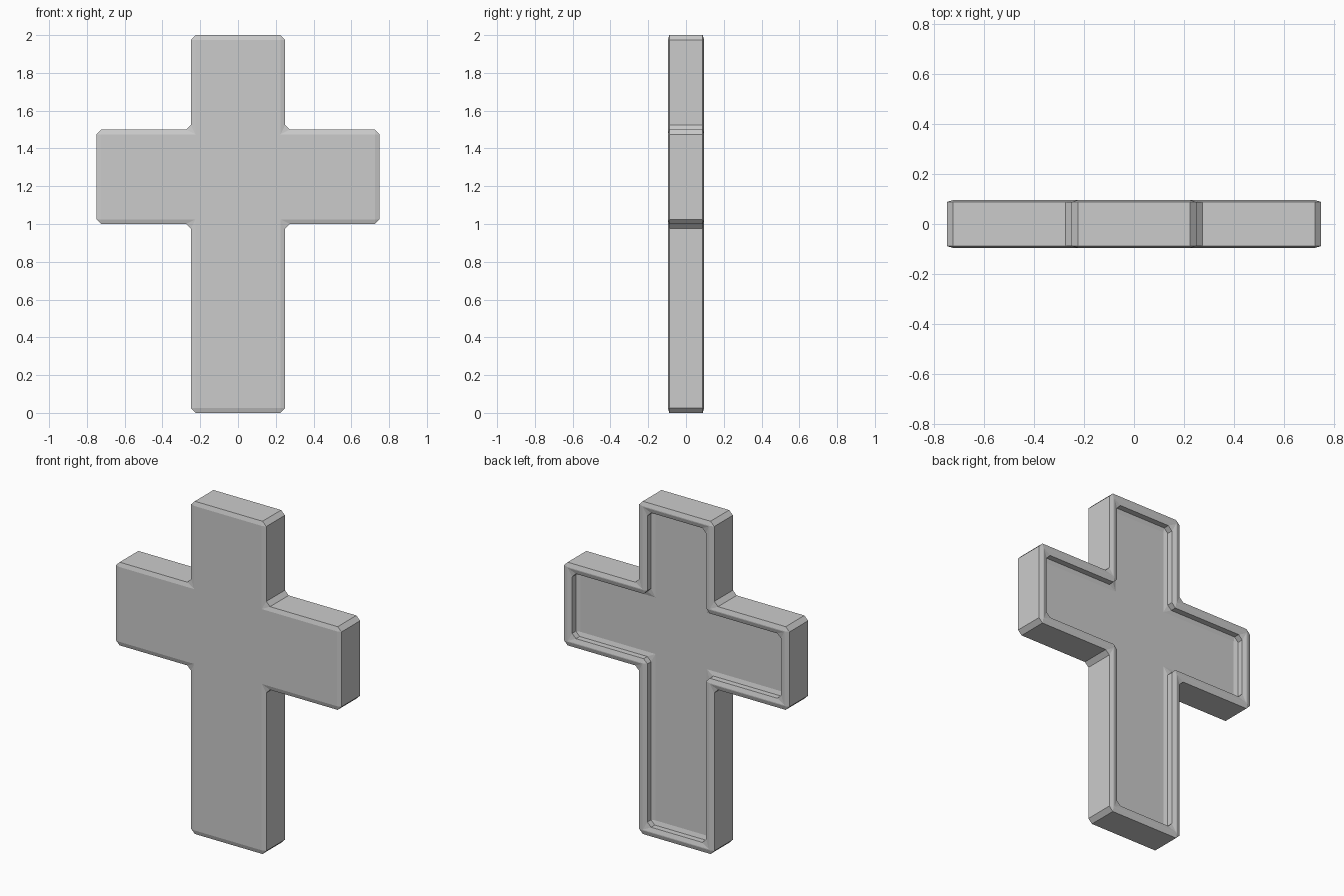
import bpy, bmesh, math

if "Cube" in bpy.data.objects:
    bpy.data.objects.remove(bpy.data.objects["Cube"])

HALF_Y = 0.096      # half thickness
SQUASH = 0.3        # bevels are shallower in depth than in outline
BEVEL = 0.025
RIM = 0.055         # width of the raised back rim
RECESS = 0.05       # depth of the back panel

# Cross outline: right half, mirrored for the left
right = [(0.25, 0), (0.25, 1), (0.75, 1), (0.75, 1.5), (0.25, 1.5), (0.25, 2)]
outline = right + [(-x, z) for x, z in reversed(right)]

bm = bmesh.new()
depth = HALF_Y / SQUASH

# Solid cross
front = bm.faces.new([bm.verts.new((x, -depth, z)) for x, z in outline])
ext = bmesh.ops.extrude_face_region(bm, geom=[front], use_keep_orig=True)
moved = [v for v in ext["geom"] if isinstance(v, bmesh.types.BMVert)]
bmesh.ops.translate(bm, verts=moved, vec=(0, 2 * depth, 0))
bmesh.ops.recalc_face_normals(bm, faces=bm.faces[:])

# Recessed back panel inside a rim
back = max(bm.faces, key=lambda f: f.calc_center_median().y)
bmesh.ops.inset_region(bm, faces=[back], thickness=RIM, use_even_offset=True)
ext = bmesh.ops.extrude_face_region(bm, geom=[back])
moved = [v for v in ext["geom"] if isinstance(v, bmesh.types.BMVert)]
bmesh.ops.translate(bm, verts=moved, vec=(0, -RECESS / SQUASH, 0))
if back.is_valid:
    bmesh.ops.delete(bm, geom=[back], context='FACES_ONLY')
bmesh.ops.recalc_face_normals(bm, faces=bm.faces[:])

# Single-step chamfer on every hard edge
hard = [e for e in bm.edges if e.calc_face_angle(0) > math.radians(30)]
bmesh.ops.bevel(bm, geom=hard, offset=BEVEL, offset_type='OFFSET',
                segments=1, profile=0.5, affect='EDGES')
bmesh.ops.scale(bm, verts=bm.verts[:], vec=(1, SQUASH, 1))
bmesh.ops.recalc_face_normals(bm, faces=bm.faces[:])

mesh = bpy.data.meshes.new("cross")
bm.to_mesh(mesh)
bm.free()
cross = bpy.data.objects.new("cross", mesh)
bpy.context.collection.objects.link(cross)
